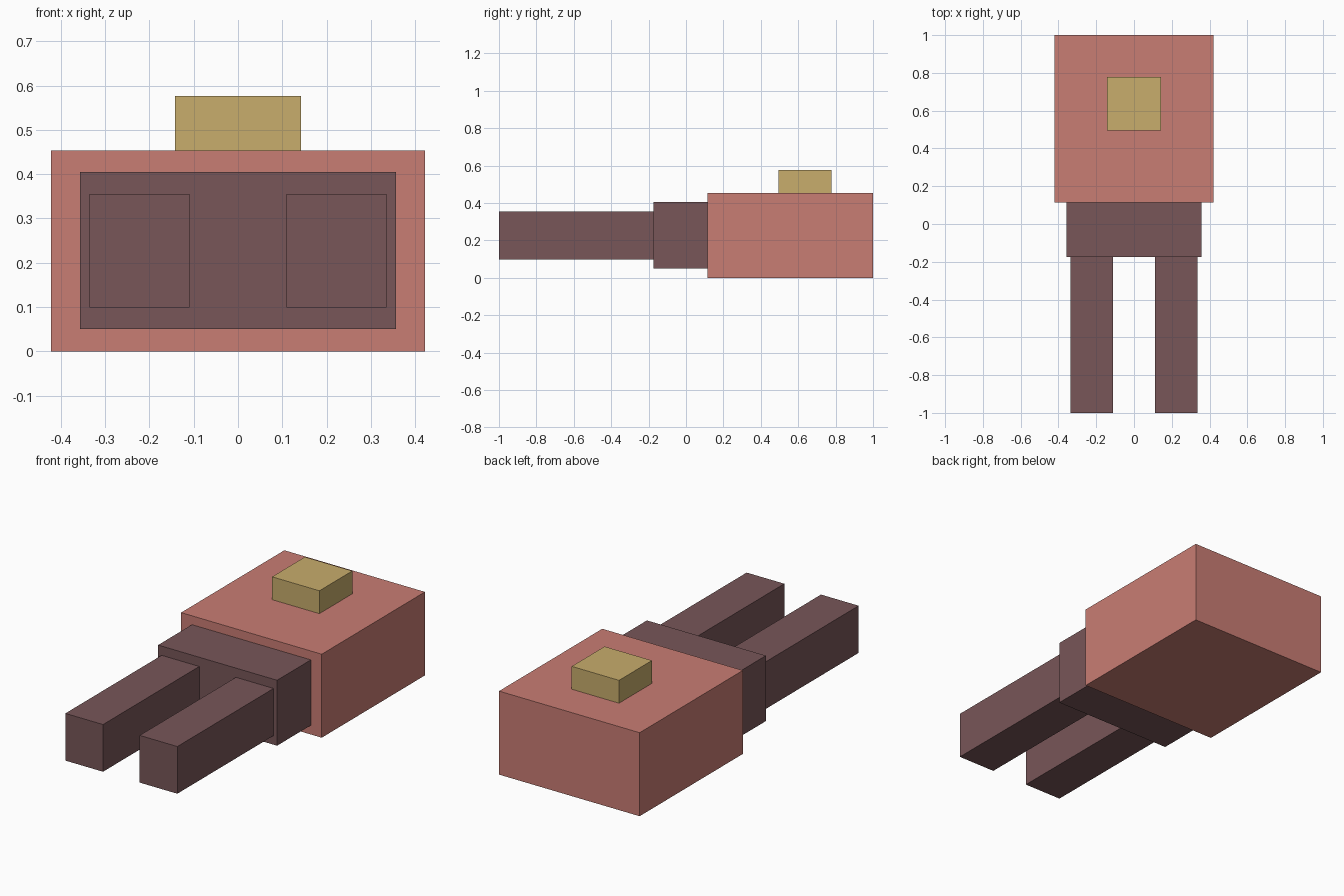
import bpy

if "Cube" in bpy.data.objects:
    bpy.data.objects.remove(bpy.data.objects["Cube"])


def material(name, rgb):
    m = bpy.data.materials.new(name)
    m.diffuse_color = (*rgb, 1)
    m.use_nodes = True
    m.node_tree.nodes["Principled BSDF"].inputs["Base Color"].default_value = m.diffuse_color
    return m


def box(name, x, y, z, mat):
    """Box spanning the given (min, max) ranges."""
    spans = (x, y, z)
    bpy.ops.mesh.primitive_cube_add(size=1, location=[(a + b) / 2 for a, b in spans])
    ob = bpy.context.object
    ob.name = name
    for v in ob.data.vertices:
        for i, (a, b) in enumerate(spans):
            v.co[i] *= b - a
    ob.data.materials.append(mat)
    return ob


rose = material("rose", (0.584, 0.205, 0.174))
brown = material("dark_brown", (0.188, 0.093, 0.098))
gold = material("gold", (0.578, 0.418, 0.150))

# Main block with raised block on top
box("body", (-0.422, 0.422), (0.115, 1.0), (0.0, 0.453), rose)
box("top_block", (-0.142, 0.142), (0.495, 0.777), (0.453, 0.577), gold)

# Collar in front of the body
box("collar", (-0.357, 0.357), (-0.175, 0.115), (0.05, 0.405), brown)

# Pair of prongs
for side, x in (("left", (-0.336, -0.11)), ("right", (0.11, 0.336))):
    box(side + "_prong", x, (-1.0, -0.175), (0.099, 0.355), brown)
